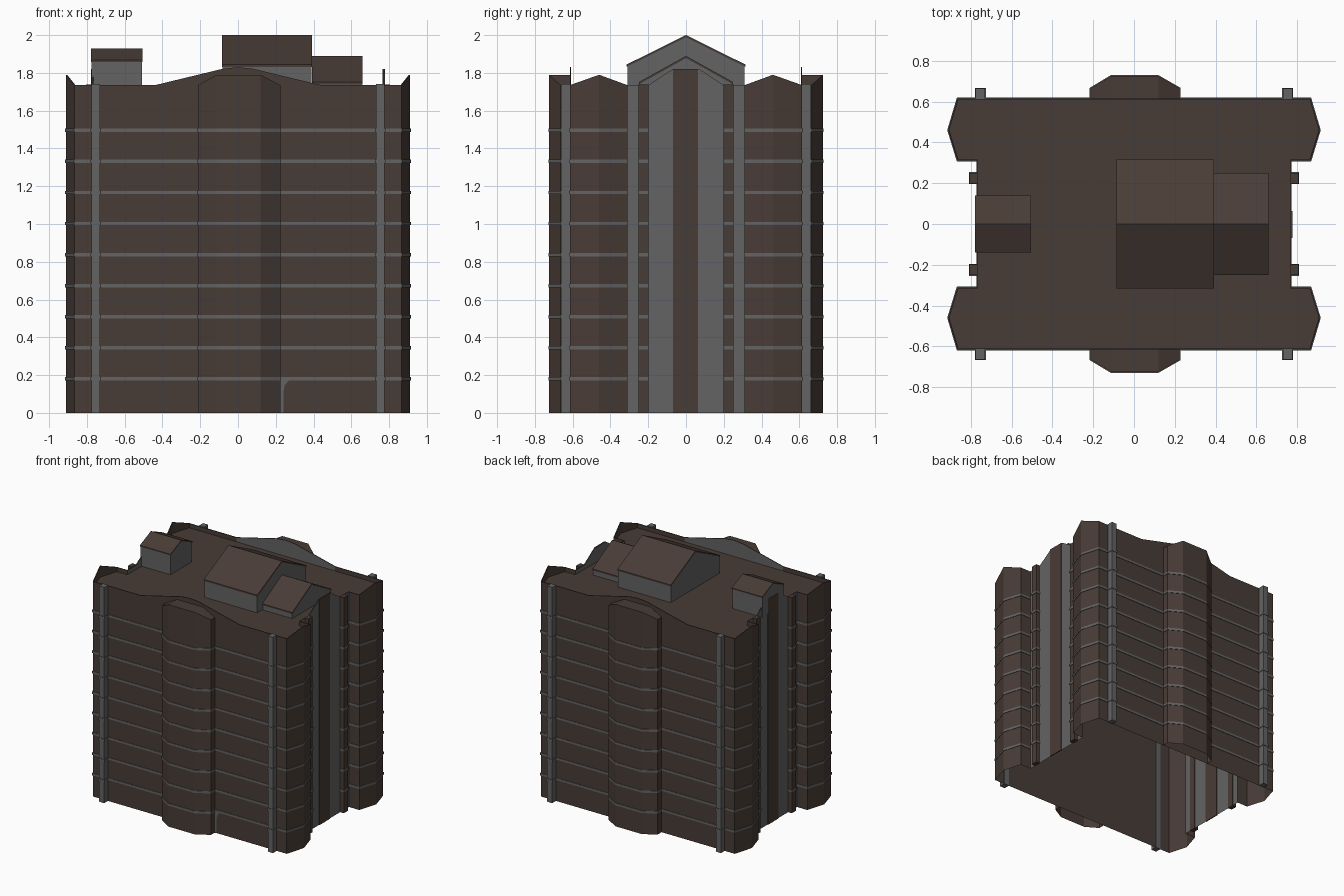
import bpy
from mathutils import Vector

if "Cube" in bpy.data.objects:
    bpy.data.objects.remove(bpy.data.objects["Cube"])


def material(name, col):
    m = bpy.data.materials.new(name)
    m.diffuse_color = (*col, 1)
    m.use_nodes = True
    m.node_tree.nodes["Principled BSDF"].inputs["Base Color"].default_value = m.diffuse_color
    return m


BROWN = material("brown brick", (0.066, 0.045, 0.037))
GREY = material("grey concrete", (0.125, 0.125, 0.128))


def build(name, verts, faces, rule=None, base=0):
    """Mesh object; rule(centre, normal) gives the material index (0 brown, 1 grey)."""
    me = bpy.data.meshes.new(name)
    me.from_pydata(verts, [], faces)
    me.materials.append(BROWN)
    me.materials.append(GREY)
    me.update()
    for p in me.polygons:
        p.material_index = rule(p.center, p.normal) if rule else base
    ob = bpy.data.objects.new(name, me)
    bpy.context.collection.objects.link(ob)
    return ob


def offset(path, d, closed=False):
    """Shift a counter-clockwise path outwards by d with mitred corners."""
    out, n = [], len(path)
    for i in range(n):
        p = Vector(path[i][:2])
        dirs = []
        if i > 0 or closed:
            dirs.append((p - Vector(path[i - 1][:2])).normalized())
        if i < n - 1 or closed:
            dirs.append((Vector(path[(i + 1) % n][:2]) - p).normalized())
        nr = [Vector((t.y, -t.x)) for t in dirs]
        m = nr[0] if len(nr) == 1 else (nr[0] + nr[1]) / (1 + nr[0].dot(nr[1]))
        out.append((p.x + m.x * d, p.y + m.y * d))
    return out


def box(name, x0, x1, y0, y1, z0, z1, mat):
    v = [(x, y, z) for z in (z0, z1) for x, y in ((x0, y0), (x1, y0), (x1, y1), (x0, y1))]
    f = [(3, 2, 1, 0), (4, 5, 6, 7)] + [(i, (i + 1) % 4, (i + 1) % 4 + 4, i + 4) for i in range(4)]
    return build(name, v, f, base=mat)


def mirror_y(path):
    return [(p[0], -p[1], *p[2:]) for p in reversed(path)]


EAVE, ROOF = 1.735, 1.70

# main walls: one quarter of the plan with its parapet heights, mirrored twice
quarter = [(.772, .07, 1.82), (.772, .20, EAVE), (.772, .31, EAVE), (.865, .31, EAVE),
           (.911, .46, 1.79), (.865, .615, EAVE), (.44, .615, EAVE), (.08, .615, 1.822)]
half = quarter + [(0, .615, 1.83)] + [(-x, y, z) for x, y, z in reversed(quarter)]
plan = half + mirror_y(half)
n = len(plan)
inner = offset(plan, -.006, True)
verts = ([(x, y, 0) for x, y, z in plan] + plan
         + [(q[0], q[1], p[2]) for p, q in zip(plan, inner)]
         + [(x, y, ROOF) for x, y in inner])
faces = [tuple(range(3 * n, 4 * n))]
for i in range(n):
    j = (i + 1) % n
    for k in range(3):
        faces.append((k * n + i, k * n + j, (k + 1) * n + j, (k + 1) * n + i))


def wall_rule(c, nr):
    if abs(nr.x) > .9 and abs(c.y) < .31:
        return 1                                    # recessed side walls
    if abs(nr.y) > .9 and nr.y * c.y < 0 and abs(c.y) > .55 and abs(c.x) < .5:
        return 1                                    # inside of the gables
    return 0


build("main_walls", verts, faces, wall_rule)

# bay windows at front and back
bay = [(.224, .615, EAVE), (.224, .665, EAVE), (.119, .725, 1.79),
       (-.113, .725, 1.79), (-.213, .665, EAVE), (-.213, .615, EAVE)]
for name, path in (("back_bay", bay), ("front_bay", mirror_y(bay))):
    v = [(x, y, 0) for x, y, z in path] + list(path)
    v += [(path[i][0], path[0][1], 1.79) for i in (2, 3)]
    f = [(i, i + 1, i + 7, i + 6) for i in range(5)]
    f += [(6, 7, 8, 12), (12, 8, 9, 13), (13, 9, 10, 11)]
    build(name, v, f)

# pilasters, and the centre strip on the sides
pil_paths = []
for sx in (-1, 1):
    for sy in (-1, 1):
        xs = (sx * .753 - .023, sx * .753 + .023)
        ys = sorted((sy * .612, sy * .663))
        box("corner_pilaster", *xs, *ys, 0, 1.74, 1)
        ys2 = (sy * .225 - .026, sy * .225 + .026)
        box("side_pilaster", *sorted((sx * .768, sx * .805)), *ys2, 0, 1.738, 0)
        p = [(xs[1], .615), (xs[1], .663), (xs[0], .663), (xs[0], .615)]
        pil_paths.append(p if sy > 0 else mirror_y(p))
        p = [(.772, ys2[0]), (.805, ys2[0]), (.805, ys2[1]), (.772, ys2[1])]
        pil_paths.append(p if sx > 0 else [(-x, y) for x, y in reversed(p)])
    box("side_centre_strip", *sorted((sx * .77, sx * .777)), -.068, .063, 0, 1.82, 0)

# floor bands running round wings, bays and pilasters
wing = [p[:2] for p in half[2:-2]]
paths = [wing, mirror_y(wing), [p[:2] for p in bay], mirror_y([p[:2] for p in bay])] + pil_paths
for floor in range(9):
    z = .18 + floor * .1645
    v, f = [], []
    for path in paths:
        h = .009
        out = offset(path, .004)
        b, m = len(v), len(path)
        for ring, zz in ((path, z - h), (out, z - h), (out, z + h), (path, z + h)):
            v += [(q[0], q[1], zz) for q in ring]
        for k in range(3):
            for i in range(m - 1):
                f.append((b + k * m + i, b + k * m + i + 1, b + (k + 1) * m + i + 1, b + (k + 1) * m + i))
    build("floor_band", v, f, base=1)


# rooftop houses with pitched roofs
def roof_house(name, x0, x1, w, eave, peak, t):
    iw = w - .004
    prof = [(-iw, ROOF), (iw, ROOF), (iw, eave), (0, peak - t), (-iw, eave)]
    v = [(x, y, z) for x in (x0 + .003, x1 - .003) for y, z in prof]
    f = [(4, 3, 2, 1, 0), (5, 6, 7, 8, 9)] + [(i, (i + 1) % 5, (i + 1) % 5 + 5, i + 5) for i in range(5)]
    build(name + "_walls", v, f, base=1)
    prof = [(-w, eave - t / 2), (0, peak - t), (w, eave - t / 2), (w, eave + t / 2), (0, peak), (-w, eave + t / 2)]
    v = [(x, y, z) for x in (x0, x1) for y, z in prof]
    f = [(5, 4, 1, 0), (4, 3, 2, 1), (6, 7, 10, 11), (7, 8, 9, 10)]
    f += [(i, (i + 1) % 6, (i + 1) % 6 + 6, i + 6) for i in range(6)]
    build(name + "_roof", v, f)


roof_house("large_roof_house", -.085, .392, .315, 1.838, 2.0, .012)
roof_house("low_roof_house", .392, .659, .25, 1.745, 1.89, .012)
roof_house("small_roof_house", -.778, -.505, .139, 1.862, 1.928, .010)

# grey corner panel beside the entrance with a curved edge
arch = [(.225, 0), (.24, 0), (.24, .11), (.247, .145), (.265, .168), (.31, .18), (.225, .18)]
build("entrance_corner", [(x, -.619, z) for x, z in arch], [tuple(range(7))], base=1)
